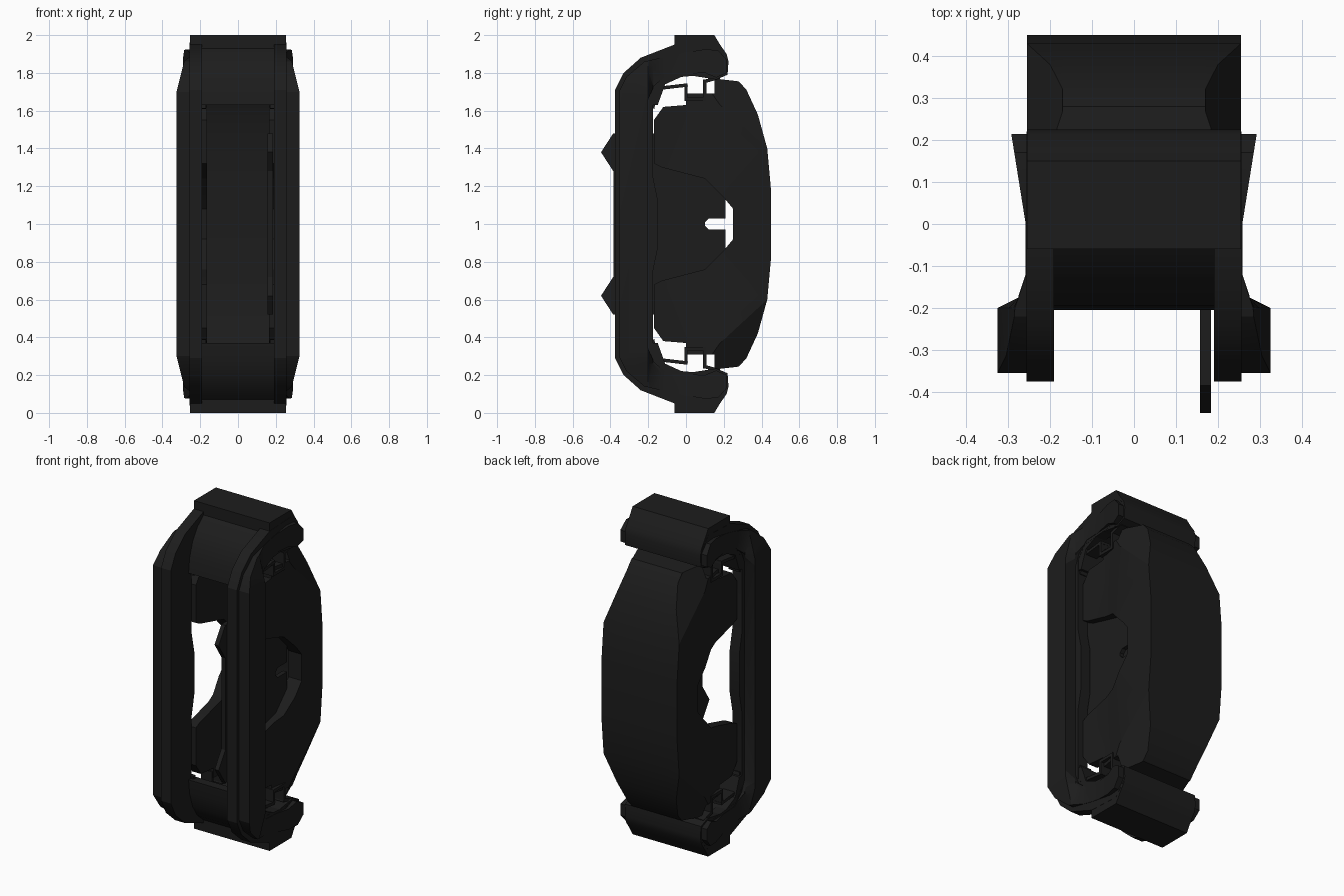
import bpy, bmesh, math
from mathutils import Vector

if "Cube" in bpy.data.objects:
    bpy.data.objects.remove(bpy.data.objects["Cube"])

mat = bpy.data.materials.new("black_metal")
mat.diffuse_color = (0.012, 0.012, 0.012, 1)
mat.use_nodes = True
mat.node_tree.nodes["Principled BSDF"].inputs["Base Color"].default_value = mat.diffuse_color


def sym(half):
    """Close a half outline (y, z >= 1) with its mirror image about z = 1."""
    return half + [(y, 2 - z) for y, z in reversed(half)]


def flip(pts):
    return [(y, 2 - z) for y, z in pts]


def add_prism(bm, pts, x0, x1):
    a = [bm.verts.new((x0, y, z)) for y, z in pts]
    b = [bm.verts.new((x1, y, z)) for y, z in pts]
    bm.faces.new(a)
    bm.faces.new(b[::-1])
    n = len(pts)
    for i in range(n):
        j = (i + 1) % n
        bm.faces.new((a[i], b[i], b[j], a[j]))


def split(bm, co, no, clear=False):
    bmesh.ops.bisect_plane(bm, geom=bm.verts[:] + bm.edges[:] + bm.faces[:],
                           plane_co=co, plane_no=no, clear_outer=clear, dist=1e-5)


def finish(bm, name):
    bmesh.ops.recalc_face_normals(bm, faces=bm.faces[:])
    me = bpy.data.meshes.new(name)
    bm.to_mesh(me)
    bm.free()
    me.materials.append(mat)
    ob = bpy.data.objects.new(name, me)
    bpy.context.collection.objects.link(ob)
    return ob


def part(name, profiles, x0, x1, y_cuts=(), z_cuts=(), outer=None, chamfers=()):
    """Extrude yz profiles along x; outer(y, z) reshapes the outer face."""
    bm = bmesh.new()
    for p in profiles:
        add_prism(bm, p, x0, x1)
    bm.normal_update()
    bmesh.ops.triangulate(bm, faces=[f for f in bm.faces if len(f.verts) > 4])
    for y in y_cuts:
        split(bm, (0, y, 0), (0, 1, 0))
    for z in z_cuts:
        split(bm, (0, 0, z), (0, 0, 1))
    if outer:
        edge = max(abs(x0), abs(x1))
        for v in bm.verts:
            if abs(abs(v.co.x) - edge) < 1e-4:
                v.co.x = math.copysign(outer(v.co.y, v.co.z), v.co.x)
    for co, no in chamfers:
        split(bm, co, no, clear=True)
        bmesh.ops.holes_fill(bm, edges=[e for e in bm.edges if e.is_boundary], sides=0)
    return finish(bm, name)


# Outlines in (y, z)
frame = sym([(-.375, 1.71), (-.33, 1.80), (-.24, 1.88), (-.06, 1.95), (.15, 1.96),
             (.22, 1.88), (.22, 1.79), (.16, 1.765), (.10, 1.79), (-.12, 1.77),
             (-.175, 1.70), (-.175, 1.25), (-.15, 1.13)])
rib = sym([(-.355, 1.70), (-.315, 1.78), (-.22, 1.86), (-.05, 1.90), (.10, 1.925),
           (.17, 1.92), (.215, 1.87), (.215, 1.80), (.16, 1.775), (.10, 1.80),
           (-.10, 1.79), (-.17, 1.73), (-.20, 1.66)])
bridge = [(-.06, 2.0), (.15, 2.0), (.18, 1.95), (.215, 1.90), (.225, 1.86), (.22, 1.79),
          (.16, 1.765), (0, 1.79), (-.11, 1.74), (-.15, 1.63), (-.205, 1.63),
          (-.195, 1.72), (-.165, 1.81), (-.12, 1.88), (-.06, 1.93)]
back_arc = [(.45, 1.18), (.43, 1.40), (.38, 1.58), (.32, 1.71), (.28, 1.755), (.15, 1.77)]
shell = sym(back_arc + [(.15, 1.69), (.18, 1.63), (.24, 1.63), (.29, 1.5), (.30, 1.2)])
wall = sym(back_arc + [(.15, 1.69), (0, 1.69), (0, 1.63), (-.12, 1.62), (-.17, 1.55),
                       (-.17, 1.32), (-.13, 1.30), (.10, 1.24), (.20, 1.14), (.25, 1.08)])
plate = sym([(-.385, 1.28), (-.45, 1.38), (-.385, 1.48), (.21, 1.48), (.21, 1.03),
             (.12, 1.03), (.10, 1.01)])
clip = [(-.175, 1.62), (-.165, 1.68), (-.13, 1.72), (0, 1.735), (0, 1.66),
        (.10, 1.66), (.10, 1.755), (.17, 1.775)]


def rib_x(y, z):
    if y > -.13:
        return .258 + max(0, y) * .16
    if y > -.185:
        return .275
    return .325 - max(0, abs(z - 1) - .7) * .25


def wall_x(y, z):
    return .225 + .03 * min(1, max(0, (y - .03) / .15))


def ribbon(pts, t):
    """One thin quad for each segment of a path."""
    out = []
    for a, b in zip(pts, pts[1:]):
        a, b = Vector(a), Vector(b)
        d = (b - a).normalized() * t
        n = Vector((-d.y, d.x))
        out.append([tuple(p) for p in (a - d + n, b + d + n, b + d - n, a - d - n)])
    return out


# Bracket ends and caliper shell spanning the full width
part("bracket_bridge", [bridge, flip(bridge)], -.255, .255)
part("caliper_shell", [shell], -.17, .17)

# Side parts, left and right
for s, side in ((1, "right"), (-1, "left")):
    part("bracket_frame_" + side, [frame], s * .19, s * .256)
    part("frame_rib_" + side, [rib], s * .24, s * .325,
         (-.20, -.175, -.12, 0, .1), (.3, 1.7), rib_x)
    cut = []
    for m in (1, -1):
        no = Vector((s * .0174, .0066, m * .00715)).normalized()
        cut.append(((s * .255, .43, 1 + m * .40), no))
    part("caliper_wall_" + side, [wall], s * .165, s * .255, (.03, .18), (), wall_x, cut)
    segs = ribbon(clip, .009) + ribbon(flip(clip), .009)
    part("pad_clip_" + side, segs, s * .17, s * .245)

# Spiked plate inside the right wall
part("pad_plate", [plate], .157, .184)

# Shallow rounding of the arcs, sharp edges elsewhere
bpy.ops.object.select_all(action='DESELECT')
for ob in bpy.context.collection.objects:
    ob.select_set(True)
    bpy.context.view_layer.objects.active = ob
bpy.ops.object.shade_smooth_by_angle(angle=math.radians(25))
